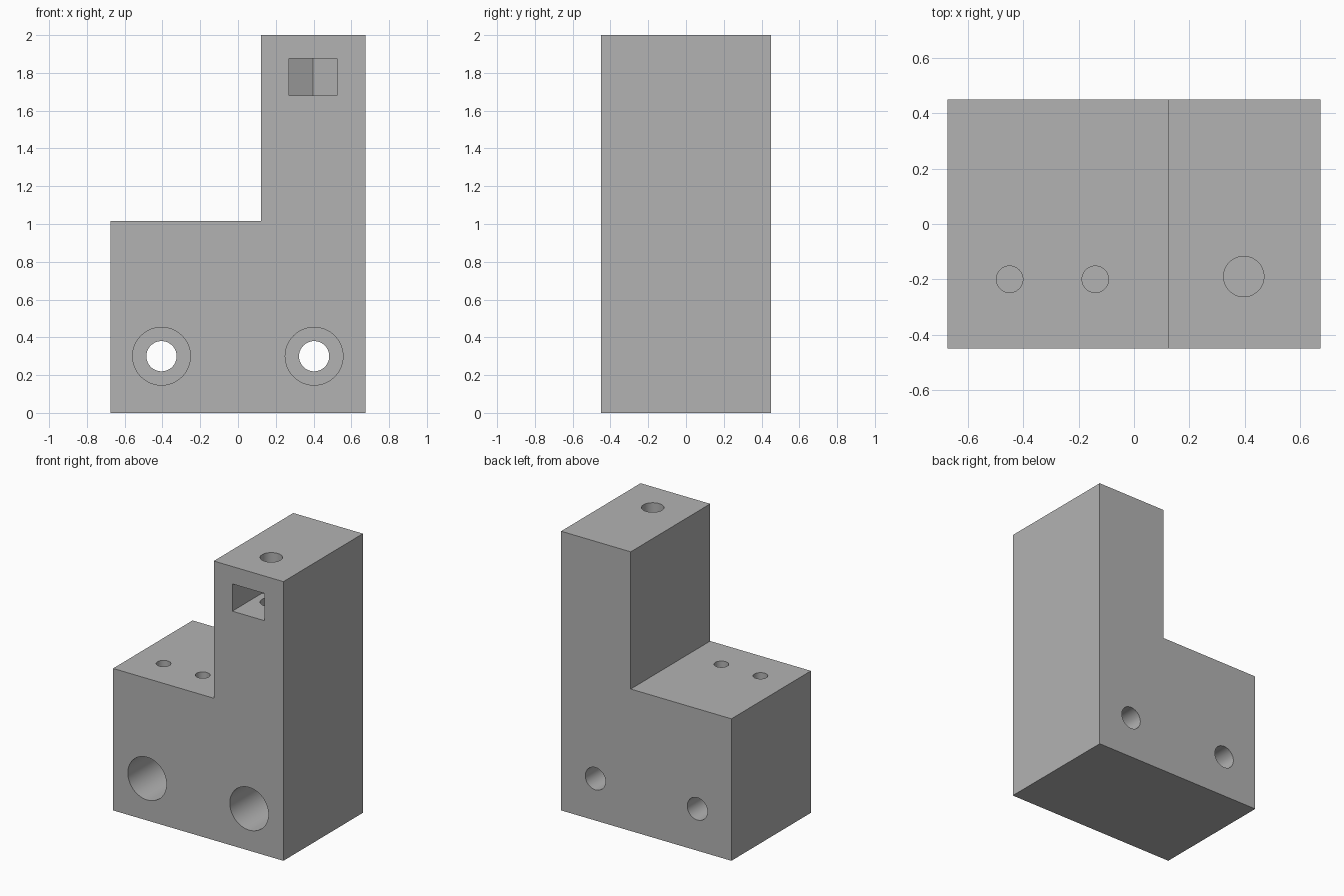
import bpy
import bmesh
from math import pi, radians, sin, cos
from mathutils import Matrix, Vector

cube = bpy.data.objects.get("Cube")
if cube:
    bpy.data.objects.remove(cube, do_unlink=True)

GREY = (0.45, 0.45, 0.45, 1)
grey = bpy.data.materials.new("plain grey")
grey.use_nodes = True
grey.diffuse_color = GREY
grey.node_tree.nodes["Principled BSDF"].inputs["Base Color"].default_value = GREY


def prism(name, outline, offset):
    """Extrude a closed outline of 3D points along an offset."""
    bm = bmesh.new()
    face = bm.faces.new([bm.verts.new(p) for p in outline])
    result = bmesh.ops.extrude_face_region(bm, geom=[face])
    moved = [g for g in result["geom"] if isinstance(g, bmesh.types.BMVert)]
    bmesh.ops.translate(bm, verts=moved, vec=offset)
    bmesh.ops.recalc_face_normals(bm, faces=bm.faces)
    mesh = bpy.data.meshes.new(name)
    bm.to_mesh(mesh)
    bm.free()
    mesh.materials.append(grey)
    obj = bpy.data.objects.new(name, mesh)
    bpy.context.collection.objects.link(obj)
    return obj


def drill(name, start, direction, radius, depth, sides=64):
    """Round cutter entering the block at start, with a little overshoot."""
    direction = Vector(direction)
    turn = direction.to_track_quat("Z", "Y").to_matrix()
    begin = Vector(start) - direction * 0.05
    ring = [begin + turn @ Vector((radius * cos(2 * pi * i / sides),
                                   radius * sin(2 * pi * i / sides), 0))
            for i in range(sides)]
    return prism(name, ring, direction * (depth + 0.05))


# Stepped block
X, Y, STEP_X, STEP_Z, TOP = 0.675, 0.45, 0.123, 1.017, 2.0
profile = [(-X, 0), (X, 0), (X, TOP), (STEP_X, TOP), (STEP_X, STEP_Z), (-X, STEP_Z)]
block = prism("stepped_block", [(x, -Y, z) for x, z in profile], (0, 2 * Y, 0))

cutters = []

# Counterbored mounting holes from front to back
for side, x in (("right", -0.405), ("left", 0.403)):
    cutters.append(drill(side + "_bolt_hole", (x, -Y, 0.3), (0, 1, 0), 0.08, 1.0))
    cutters.append(drill(side + "_counterbore", (x, -Y, 0.3), (0, 1, 0), 0.153, 0.65))

# Small blind holes in the lower step
for label, x in (("outer", -0.45), ("inner", -0.14)):
    cutters.append(drill(label + "_step_hole", (x, -0.2, STEP_Z), (0, 0, -1), 0.048, 0.45))

# Screw hole in the tower, crossing the nut slot
cutters.append(drill("tower_screw_hole", (0.397, -0.19, TOP), (0, 0, -1), 0.073, 0.6))

# Nut slot with a pointed inner end
slot = [(0.27, -0.5), (0.525, -0.5), (0.525, -0.117), (0.3975, -0.043), (0.27, -0.117)]
cutters.append(prism("nut_slot", [(x, y, 1.68) for x, y in slot], (0, 0, 0.195)))

# Cut everything out of the block
bpy.context.view_layer.objects.active = block
for cutter in cutters:
    mod = block.modifiers.new(cutter.name, "BOOLEAN")
    mod.operation = "DIFFERENCE"
    mod.solver = "EXACT"
    mod.object = cutter
    bpy.ops.object.modifier_apply(modifier=mod.name)
    bpy.data.objects.remove(cutter, do_unlink=True)

# Smooth bores, crisp edges
bpy.ops.object.select_all(action="DESELECT")
block.select_set(True)
bpy.ops.object.shade_smooth_by_angle(angle=radians(30))
